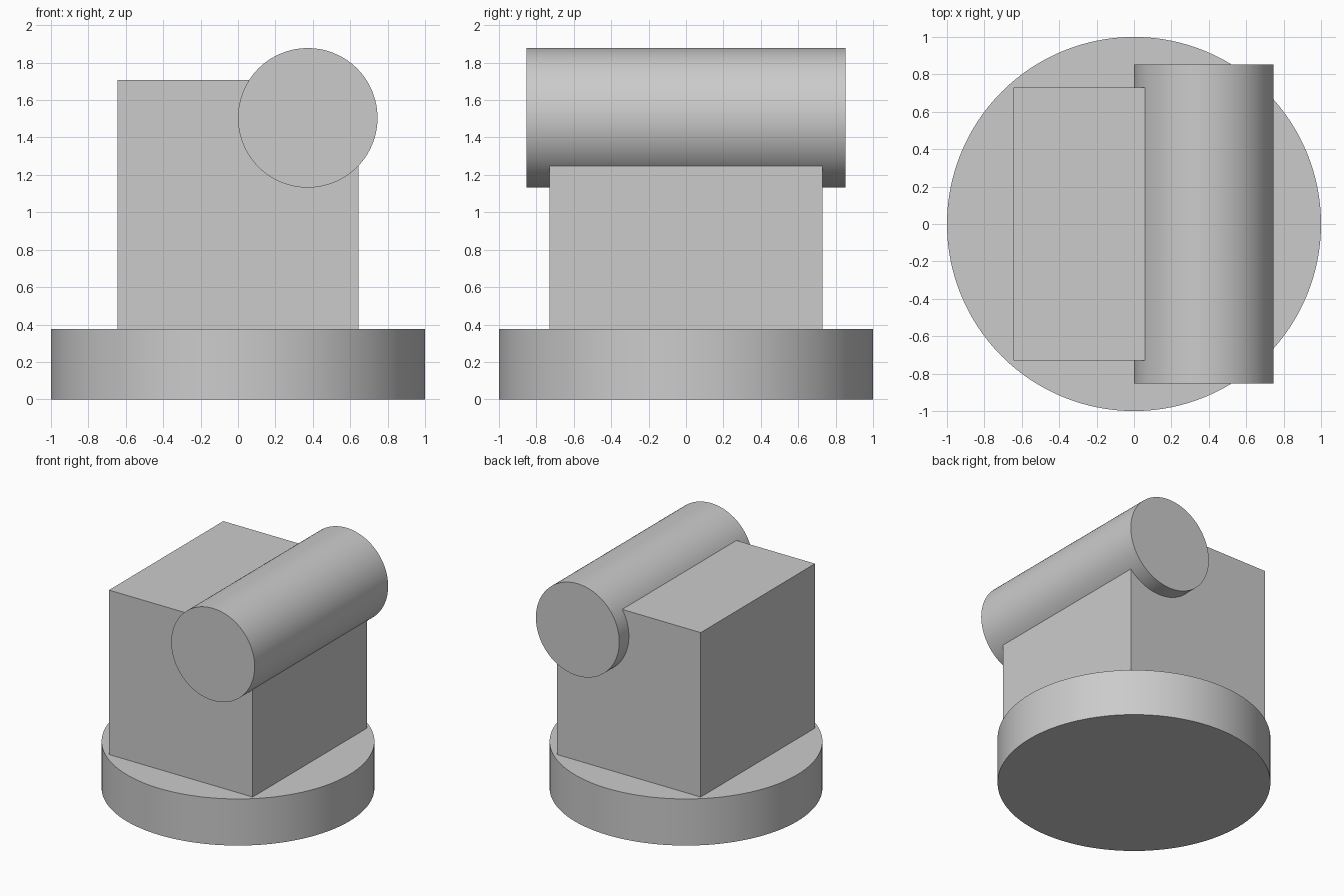
import bpy
import math

cube = bpy.data.objects.get("Cube")
if cube:
    bpy.data.objects.remove(cube, do_unlink=True)

# Single plain grey
grey = bpy.data.materials.new("light_grey")
grey.use_nodes = True
colour = (0.6, 0.6, 0.6, 1)
grey.diffuse_color = colour
grey.node_tree.nodes["Principled BSDF"].inputs["Base Color"].default_value = colour


def finish(name):
    obj = bpy.context.object
    obj.name = name
    obj.data.materials.append(grey)
    return obj


def cylinder(name, radius, depth, location, rotation=(0, 0, 0)):
    bpy.ops.mesh.primitive_cylinder_add(vertices=128, radius=radius, depth=depth,
                                        location=location, rotation=rotation)
    obj = finish(name)
    bpy.ops.object.shade_smooth_by_angle(angle=math.radians(30))
    return obj


# Round base
BASE_H = 0.377
cylinder("round_base", 1, BASE_H, (0, 0, BASE_H / 2))

# Block standing on the base
BLOCK_TOP = 1.707
bpy.ops.mesh.primitive_cube_add(size=1, location=(0, 0, (BASE_H + BLOCK_TOP) / 2))
block = finish("block")
block.scale = (1.286, 1.46, BLOCK_TOP - BASE_H)

# Bar lying front to back along the upper left edge of the block
cylinder("cross_bar", 0.373, 1.706, (0.373, 0, 1.505), (math.pi / 2, 0, 0))
